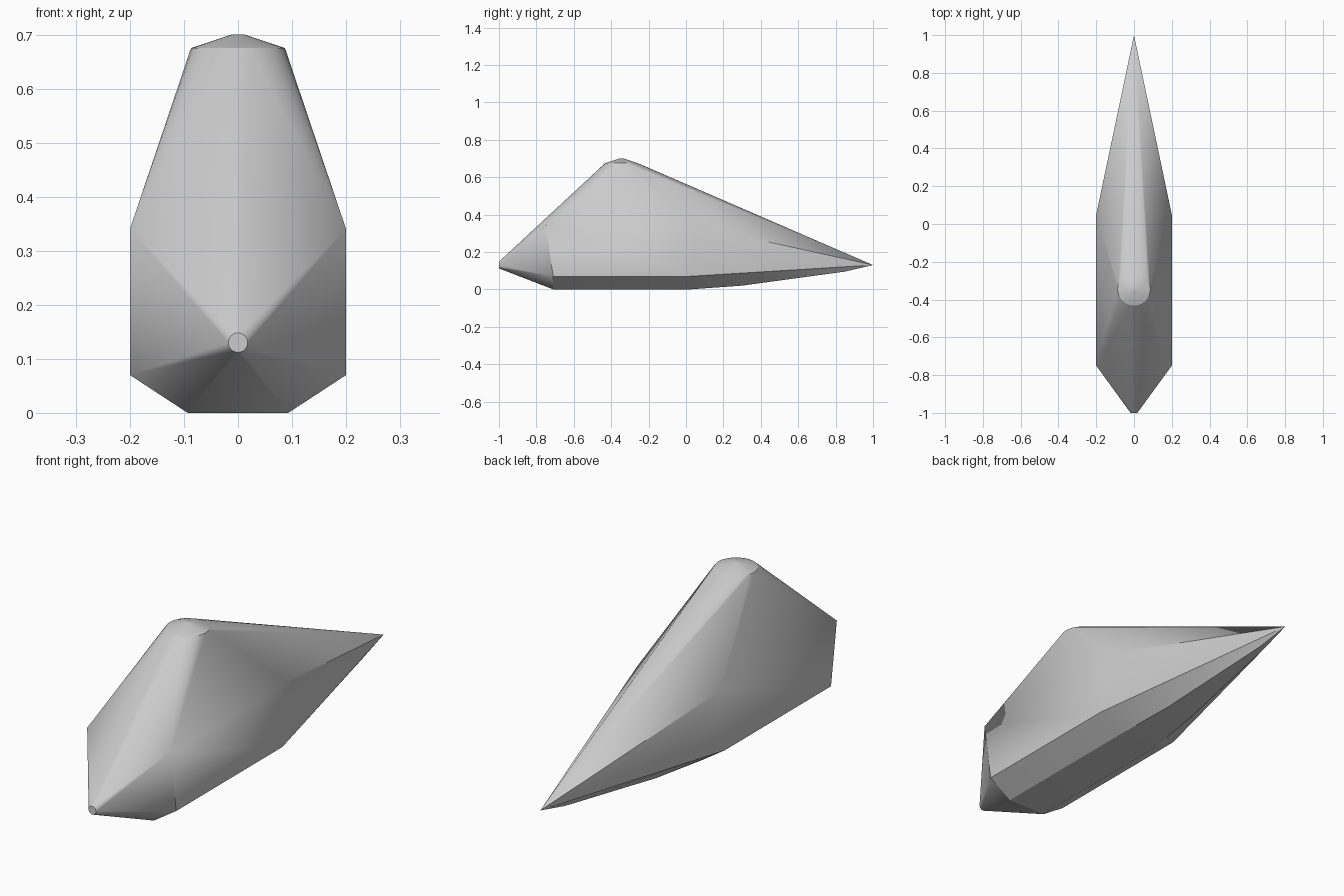
import bpy, bmesh
from math import sin, cos, tau

cube = bpy.data.objects.get("Cube")
if cube:
    bpy.data.objects.remove(cube, do_unlink=True)

# Single plain grey
grey = bpy.data.materials.new("light_grey")
grey.use_nodes = True
colour = (0.6, 0.6, 0.6, 1)
grey.diffuse_color = colour
grey.node_tree.nodes["Principled BSDF"].inputs["Base Color"].default_value = colour


def circle(radius, count):
    return [(radius * cos(tau * i / count), radius * sin(tau * i / count)) for i in range(count)]


# Round nose disc and round crown with a flatter top
points = [(a, -1, 0.13 + b) for a, b in circle(0.018, 24)]
points += [(a, -0.345 + b, 0.675) for a, b in circle(0.087, 24)]
points += [(a, -0.345 + b, 0.70) for a, b in circle(0.012, 12)]

# Mirrored side panels, flat belly and rising keel
half_body = [
    (0.2, -0.75, 0.34), (0.2, 0.05, 0.34),
    (0.2, -0.71, 0.07), (0.2, 0.02, 0.07),
    (0.093, -0.71, 0), (0.093, 0.02, 0),
    (0.065, 0.3, 0.02), (0.012, 0.85, 0.095),
]
points += [(side * x, y, z) for x, y, z in half_body for side in (-1, 1)]

# Pointed tail
points.append((0, 1, 0.13))

# Wrap the faceted hull around the outline
bm = bmesh.new()
for p in points:
    bm.verts.new(p)
bmesh.ops.convex_hull(bm, input=bm.verts)
bmesh.ops.delete(bm, geom=[v for v in bm.verts if not v.link_faces], context="VERTS")
bmesh.ops.dissolve_limit(bm, angle_limit=0.01, verts=bm.verts, edges=bm.edges)
bmesh.ops.recalc_face_normals(bm, faces=bm.faces)

mesh = bpy.data.meshes.new("faceted_hull")
bm.to_mesh(mesh)
bm.free()
mesh.materials.append(grey)
hull = bpy.data.objects.new("faceted_hull", mesh)
bpy.context.collection.objects.link(hull)

# Soft crown, sharp panel edges
bpy.context.view_layer.objects.active = hull
hull.select_set(True)
bpy.ops.object.shade_smooth_by_angle(angle=0.35)
